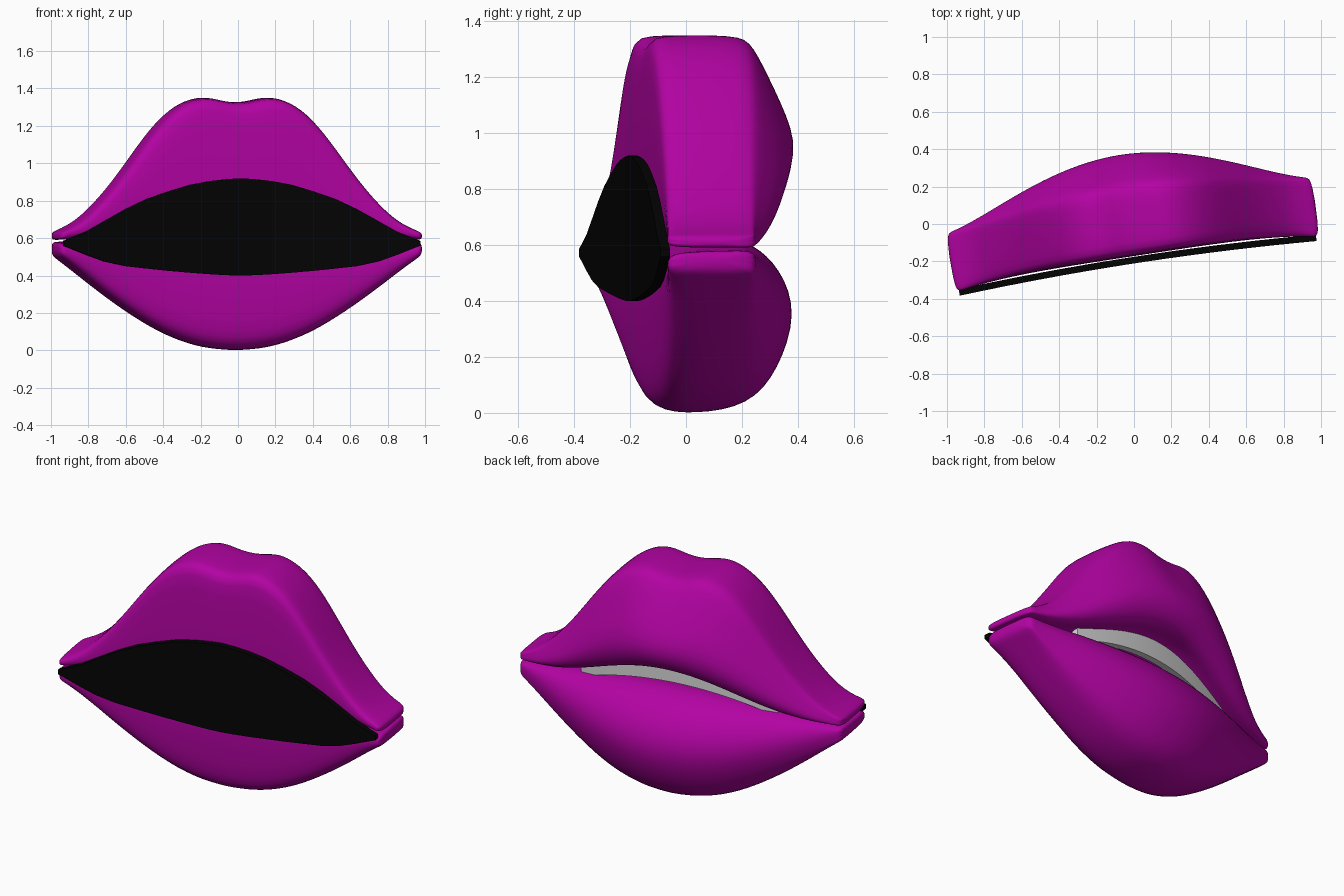
import bpy, bmesh, math
from mathutils import Matrix

cube = bpy.data.objects.get("Cube")
if cube:
    bpy.data.objects.remove(cube, do_unlink=True)

# The mouth is modelled along x with depth along y, then turned slightly
PLACE = Matrix.Translation((0.02, -0.22, 0)) @ Matrix.Rotation(math.radians(8.7), 4, "Z")


def material(name, color):
    mat = bpy.data.materials.new(name)
    mat.use_nodes = True
    mat.diffuse_color = (*color, 1)
    bsdf = mat.node_tree.nodes["Principled BSDF"]
    bsdf.inputs["Base Color"].default_value = (*color, 1)
    bsdf.inputs["Roughness"].default_value = 0.6
    return mat


magenta = material("magenta", (0.45, 0.001, 0.365))
black = material("black", (0.001, 0.001, 0.001))
white = material("tooth white", (0.68, 0.68, 0.68))

# Half outline: across, lip top, panel top, panel bottom, lip bottom
HALF = [
    (0, 1.325, 0.92, 0.40, -0.005),
    (0.08, 1.335, 0.915, 0.402, 0),
    (0.17, 1.36, 0.905, 0.407, 0.01),
    (0.28, 1.335, 0.885, 0.415, 0.04),
    (0.4, 1.245, 0.85, 0.425, 0.09),
    (0.52, 1.09, 0.81, 0.437, 0.16),
    (0.64, 0.92, 0.755, 0.45, 0.24),
    (0.76, 0.78, 0.69, 0.475, 0.33),
    (0.86, 0.69, 0.635, 0.51, 0.41),
    (0.95, 0.645, 0.6, 0.545, 0.48),
    (0.99, 0.63, 0.585, 0.56, 0.51),
]
STATIONS = [(-row[0], *row[1:]) for row in HALF[:0:-1]] + HALF


def bulge(u):
    return max(0, 1 - u * u) ** 1.5


def loft(name, rings, mat):
    """Skin a row of closed rings and cap the ends."""
    bm = bmesh.new()
    loops = [[bm.verts.new(p) for p in ring] for ring in rings]
    for a, b in zip(loops, loops[1:]):
        for i in range(len(a)):
            j = (i + 1) % len(a)
            bm.faces.new((a[i], a[j], b[j], b[i]))
    bm.faces.new(loops[0])
    bm.faces.new(loops[-1])
    bmesh.ops.recalc_face_normals(bm, faces=bm.faces)
    mesh = bpy.data.meshes.new(name)
    bm.to_mesh(mesh)
    bm.free()
    mesh.materials.append(mat)
    obj = bpy.data.objects.new(name, mesh)
    bpy.context.collection.objects.link(obj)
    obj.matrix_world = PLACE
    return obj


def lip(name, section):
    """Soft lip lofted from one cross-section per station."""
    rings = []
    for u, top, _, _, bottom in STATIONS:
        flat = 0.05 * (1 - u ** 4)
        rings.append([(u, v, z) for v, z in section(bulge(u), flat, top, bottom)])
    obj = loft(name, rings, magenta)
    for face in obj.data.polygons:
        face.use_smooth = True
    sub = obj.modifiers.new("Smooth", "SUBSURF")
    sub.levels = sub.render_levels = 2


def upper_section(s, back, top, _):
    edge = 0.59 + 0.21 * s * s
    inner = 0.59 + 0.05 * s
    h = top - edge
    r = min(0.03, 0.3 * (top - inner))
    return [
        (back + r, inner), (back, inner + r), (back, top - r), (back + r, top),
        (0.3 + 0.09 * s, top), (0.32 + 0.12 * s, top - 0.05 * h),
        (0.32 + 0.21 * s, edge + 0.65 * h), (0.32 + 0.3 * s, edge + 0.32 * h),
        (0.32 + 0.25 * s, edge + 0.1 * h), (0.29 + 0.21 * s, edge),
        (0.25 + 0.12 * s, edge + 0.03 * s), (0.2 + 0.08 * s, inner),
    ]


def lower_section(s, back, _, bottom):
    edge = 0.58 + 0.07 * s
    inner = 0.575 - 0.04 * s
    h = edge - bottom
    r = min(0.04, 0.3 * (inner - bottom))
    return [
        (back + r, inner), (back, inner - r),
        (back + 0.02 * s, bottom + r + 0.08 * s), (back + r + 0.02 * s, bottom + 0.01 * s),
        (0.26, bottom), (0.32 + 0.12 * s, bottom + 0.04 * h),
        (0.32 + 0.22 * s, bottom + 0.22 * h), (0.32 + 0.295 * s, bottom + 0.54 * h),
        (0.32 + 0.23 * s, bottom + 0.79 * h), (0.31 + 0.13 * s, bottom + 0.94 * h),
        (0.28 + 0.03 * s, edge), (0.16, (edge + inner) / 2),
    ]


lip("upper_lip", upper_section)
lip("lower_lip", lower_section)

# Dark panel covering the opening
panel_rings = []
for u, _, high, low, _ in STATIONS:
    v = 0.03 * (1 - u * u) - 0.018
    w = u * 0.975
    panel_rings.append([(w, v, low), (w, v, high), (w, v + 0.035, high), (w, v + 0.035, low)])

# Curved upper row of teeth
tooth_rings = []
for i in range(-12, 13):
    u = i * 0.05
    v = 0.39 - 0.17 * u * u
    z = 0.685 - 0.3 * u * u
    tooth_rings.append([(u, v, z), (u, v, z + 0.18), (u, v - 0.04, z + 0.18), (u, v - 0.04, z)])

for obj in (loft("mouth_panel", panel_rings, black), loft("upper_teeth", tooth_rings, white)):
    for face in obj.data.polygons:
        face.use_smooth = abs(face.normal.y) > 0.5
